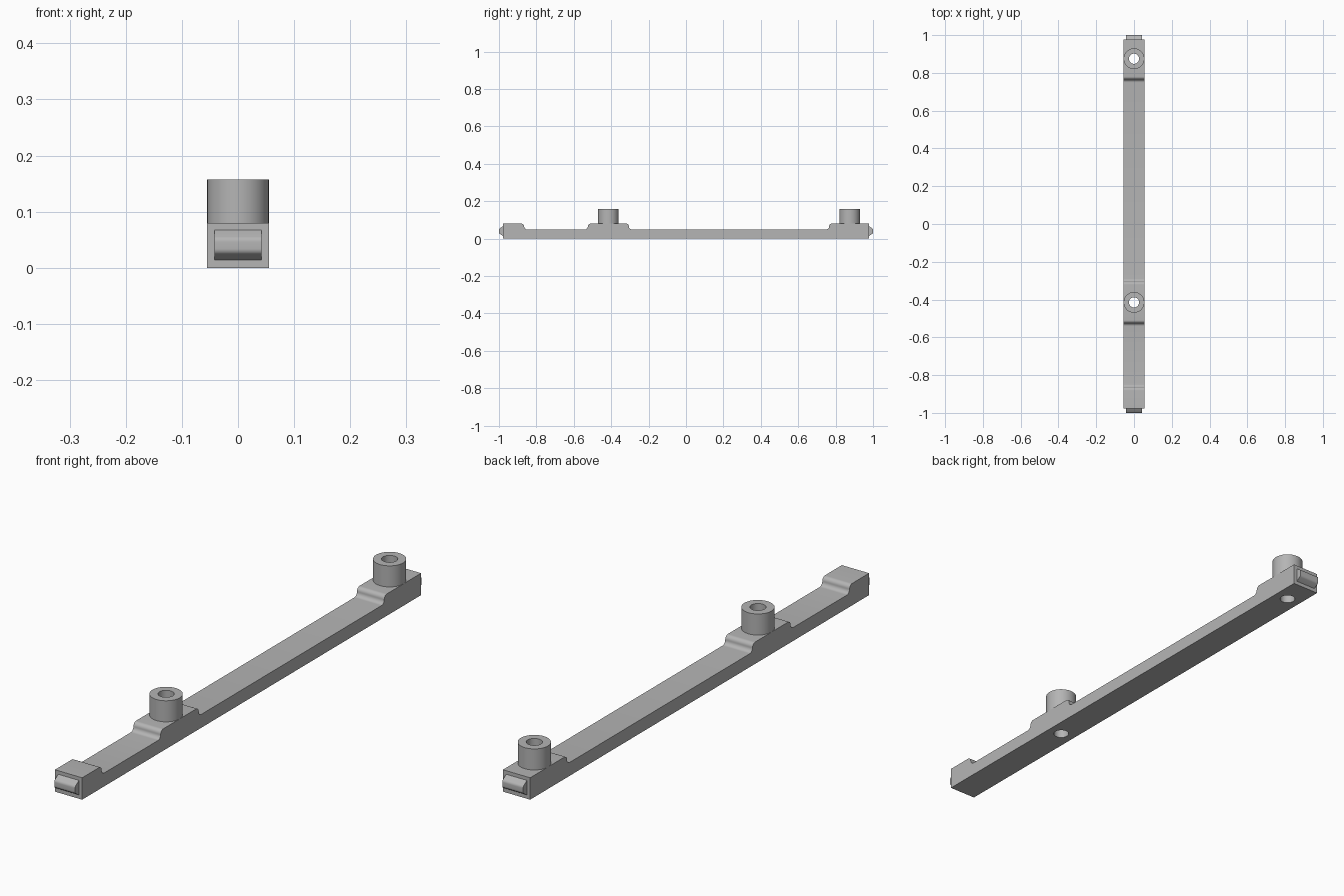
import bpy
import bmesh
from math import cos, sin, pi, radians

cube = bpy.data.objects.get("Cube")
if cube:
    bpy.data.objects.remove(cube, do_unlink=True)

HALF_W, HALF_L = 0.055, 0.978
LOW, HIGH, TOP = 0.049, 0.08, 0.157
FILLET = (HIGH - LOW) / 2
POSTS = {"front": -0.415, "back": 0.875}
POST_R, HOLE_R = 0.055, 0.027

grey = bpy.data.materials.new("plain grey")
grey.use_nodes = True
grey.diffuse_color = (0.46, 0.46, 0.46, 1)
grey.node_tree.nodes["Principled BSDF"].inputs["Base Color"].default_value = grey.diffuse_color


def add_object(name, bm):
    bmesh.ops.recalc_face_normals(bm, faces=bm.faces)
    mesh = bpy.data.meshes.new(name)
    bm.to_mesh(mesh)
    bm.free()
    mesh.materials.append(grey)
    obj = bpy.data.objects.new(name, mesh)
    bpy.context.collection.objects.link(obj)
    return obj


def smooth(obj):
    bpy.ops.object.select_all(action="DESELECT")
    obj.select_set(True)
    bpy.context.view_layer.objects.active = obj
    bpy.ops.object.shade_smooth_by_angle(angle=radians(30))


def extrude_profile(name, points, half_width):
    """Sweep a (y, z) outline across x."""
    bm = bmesh.new()
    face = bm.faces.new([bm.verts.new((-half_width, y, z)) for y, z in points])
    moved = bmesh.ops.extrude_face_region(bm, geom=[face])["geom"]
    verts = [v for v in moved if isinstance(v, bmesh.types.BMVert)]
    bmesh.ops.translate(bm, vec=(2 * half_width, 0, 0), verts=verts)
    return add_object(name, bm)


def arc(cy, cz, r, start, end, steps=8):
    angles = [radians(start + (end - start) * i / steps) for i in range(steps + 1)]
    return [(cy + r * cos(a), cz + r * sin(a)) for a in angles]


def step_up(y):
    """Concave then convex quarter arcs, rising towards +y."""
    return (arc(y - FILLET, LOW + FILLET, FILLET, -90, 0)
            + arc(y + FILLET, HIGH - FILLET, FILLET, 180, 90)[1:])


def step_down(y):
    return [(2 * y - py, pz) for py, pz in reversed(step_up(y))]


# Bar with raised pads
outline = [(-HALF_L, 0), (-HALF_L, HIGH)]
outline += step_down(-0.865) + step_up(-0.525) + step_down(-0.305) + step_up(0.765)
outline += [(HALF_L, HIGH), (HALF_L, 0)]
bar = extrude_profile("bar", outline, HALF_W)

# Screw holes through the bar
for y in POSTS.values():
    bm = bmesh.new()
    bmesh.ops.create_cone(bm, cap_ends=True, segments=48, radius1=HOLE_R,
                          radius2=HOLE_R, depth=0.3)
    bmesh.ops.translate(bm, vec=(0, y, 0.05), verts=bm.verts)
    cutter = add_object("hole_cutter", bm)
    cutter.hide_render = True
    cut = bar.modifiers.new("hole", "BOOLEAN")
    cut.operation = "DIFFERENCE"
    cut.solver = "EXACT"
    cut.object = cutter
    bpy.context.view_layer.objects.active = bar
    bpy.ops.object.modifier_apply(modifier=cut.name)
    bpy.data.objects.remove(cutter, do_unlink=True)
smooth(bar)

# Hollow posts, turned from a rectangular section
for name, y in POSTS.items():
    n = 48
    bm = bmesh.new()
    section = [(POST_R, HIGH), (POST_R, TOP), (HOLE_R, TOP), (HOLE_R, HIGH)]
    rings = [[bm.verts.new((r * cos(2 * pi * i / n), y + r * sin(2 * pi * i / n), z))
              for i in range(n)] for r, z in section]
    for lower, upper in zip(rings, rings[1:]):
        for i in range(n):
            j = (i + 1) % n
            bm.faces.new((lower[i], lower[j], upper[j], upper[i]))
    post = add_object(name + "_post", bm)
    # Open underside sits on the pad, so point the normals outward explicitly
    if post.data.polygons[0].normal.dot(post.data.polygons[0].center - post.data.vertices[0].co.lerp(
            post.data.vertices[n // 2].co, 0.5)) < 0:
        post.data.flip_normals()
    smooth(post)

# Rounded catches on both ends
for name, side in (("front", -1), ("back", 1)):
    r, mid = 0.012, 0.04
    nose = (arc(1 - r, mid - 0.006, r, -50, 0, 5) + arc(1 - r, mid + 0.006, r, 0, 50, 5))
    points = [(HALF_L - 0.002, 0.014)] + [(HALF_L, 0.014)] + nose
    points += [(HALF_L, 0.067), (HALF_L - 0.002, 0.067)]
    smooth(extrude_profile(name + "_catch", [(side * y, z) for y, z in points], 0.042))
